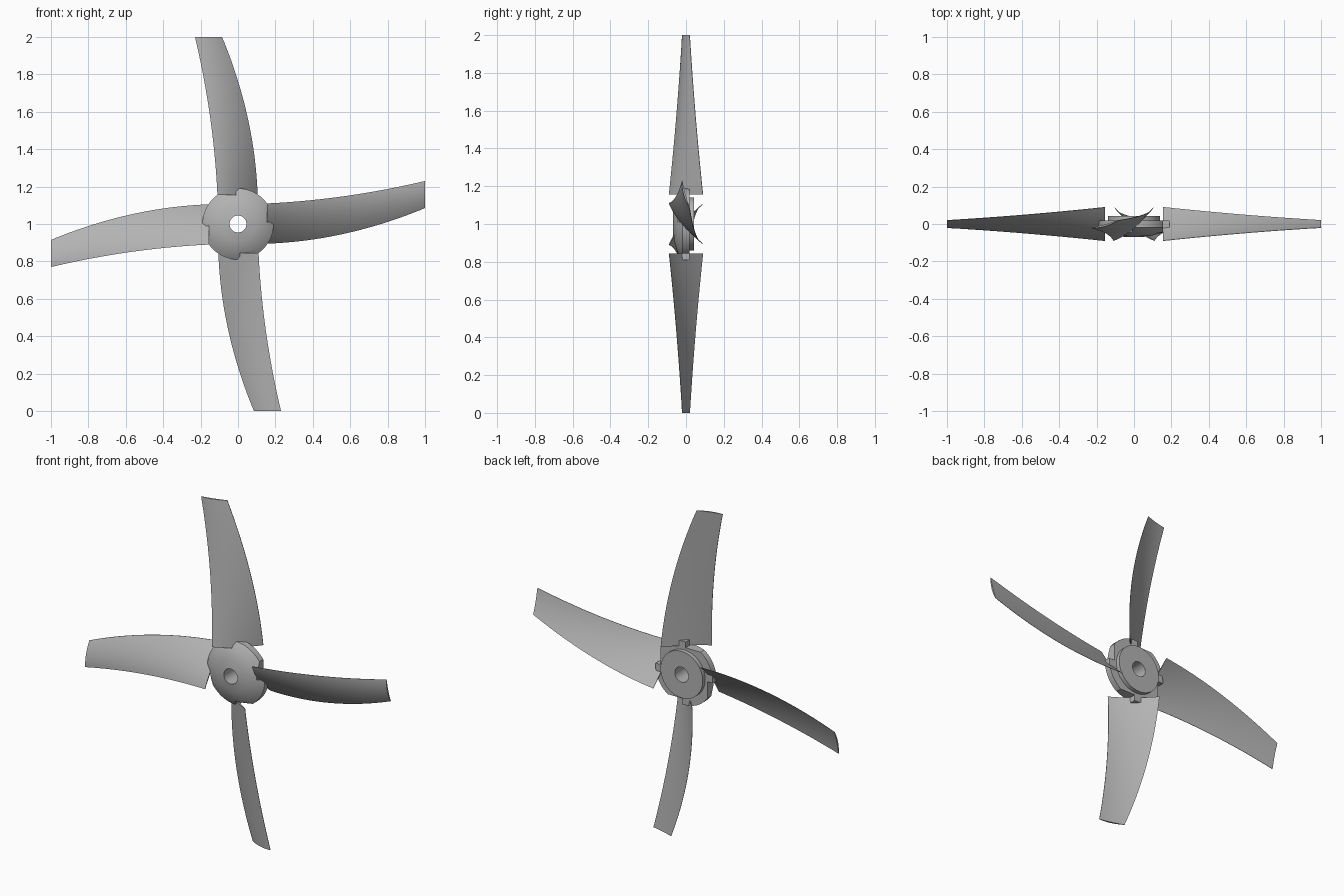
import bpy, bmesh, math
from mathutils import Matrix, Vector

if "Cube" in bpy.data.objects:
    bpy.data.objects.remove(bpy.data.objects["Cube"])

grey = bpy.data.materials.new("plain grey")
grey.use_nodes = True
grey.diffuse_color = (0.45, 0.45, 0.45, 1)
grey.node_tree.nodes["Principled BSDF"].inputs["Base Color"].default_value = (0.45, 0.45, 0.45, 1)
CENTRE = Matrix.Translation((0, 0, 1))


def finish(name, bm):
    bmesh.ops.recalc_face_normals(bm, faces=bm.faces)
    mesh = bpy.data.meshes.new(name)
    bm.to_mesh(mesh)
    bm.free()
    mesh.materials.append(grey)
    ob = bpy.data.objects.new(name, mesh)
    bpy.context.collection.objects.link(ob)
    return ob


def smooth(ob):
    bpy.ops.object.select_all(action='DESELECT')
    ob.select_set(True)
    bpy.context.view_layer.objects.active = ob
    bpy.ops.object.shade_smooth_by_angle(angle=math.radians(35))


# Hub: closed (radius, y) profile spun round the shaft, with a bore
PROFILE = [(0.045, -0.07), (0.09, -0.063), (0.155, -0.045), (0.183, -0.022),
           (0.19, -0.018), (0.19, 0.018), (0.14, 0.018), (0.14, 0.042), (0.045, 0.042)]
SIDES = 64
bm = bmesh.new()
rings = []
for i in range(SIDES):
    a = math.tau * i / SIDES
    rings.append([bm.verts.new((r * math.cos(a), y, 1 + r * math.sin(a))) for r, y in PROFILE])
for i in range(SIDES):
    a, b = rings[i], rings[(i + 1) % SIDES]
    for j in range(len(PROFILE)):
        k = (j + 1) % len(PROFILE)
        bm.faces.new((a[j], a[k], b[k], b[j]))
hub = finish("hub", bm)

# Notches in the hub rim, one in front of each blade root
bm = bmesh.new()
for q in range(4):
    turn = CENTRE @ Matrix.Rotation(q * math.pi / 2, 4, 'Y')
    box = Matrix.Translation((-0.08, 0, 0.205)) @ Matrix.Diagonal((0.14, 0.4, 0.1, 1))
    bmesh.ops.create_cube(bm, size=1, matrix=turn @ box)
cutter = finish("notch_cutter", bm)
cutter.hide_render = True
cut = hub.modifiers.new("notches", 'BOOLEAN')
cut.object = cutter
cut.solver = 'EXACT'
bpy.context.view_layer.objects.active = hub
bpy.ops.object.modifier_apply(modifier=cut.name)
bpy.data.objects.remove(cutter)
smooth(hub)


# Blade: swept, twisted and cambered thin section from root to tip
def blade_point(t, s, side):
    left = -0.11 - 0.04 * t - 0.08 * t * t
    right = 0.105 - 0.03 * t - 0.16 * t * t
    rise = 0.09 - 0.09 * t + 0.02 * t * t
    bulge = 1 - s * s
    x = left + (right - left) * (s + 1) / 2
    y = rise * s - 0.02 * (1 - 0.6 * t) * bulge + side * (0.001 + 0.004 * bulge)
    return Vector((x, y, 0.155 + 0.845 * t))


ROWS, COLS = 24, 14
names = ["top_blade", "left_blade", "bottom_blade", "right_blade"]
for q, name in enumerate(names):
    turn = CENTRE @ Matrix.Rotation(q * math.pi / 2, 4, 'Y')
    bm = bmesh.new()
    loops = []
    for i in range(ROWS + 1):
        section = [(2 * j / COLS - 1, -1) for j in range(COLS + 1)]
        section += [(s, 1) for s, _ in reversed(section)]
        loops.append([bm.verts.new(turn @ blade_point(i / ROWS, s, d)) for s, d in section])
    n = len(loops[0])
    for a, b in zip(loops, loops[1:]):
        for j in range(n):
            k = (j + 1) % n
            bm.faces.new((a[j], a[k], b[k], b[j]))
    # Flat caps at root and tip
    for ring in (loops[0], loops[-1]):
        for j in range(COLS):
            bm.faces.new((ring[j], ring[j + 1], ring[n - 2 - j], ring[n - 1 - j]))
    smooth(finish(name, bm))
